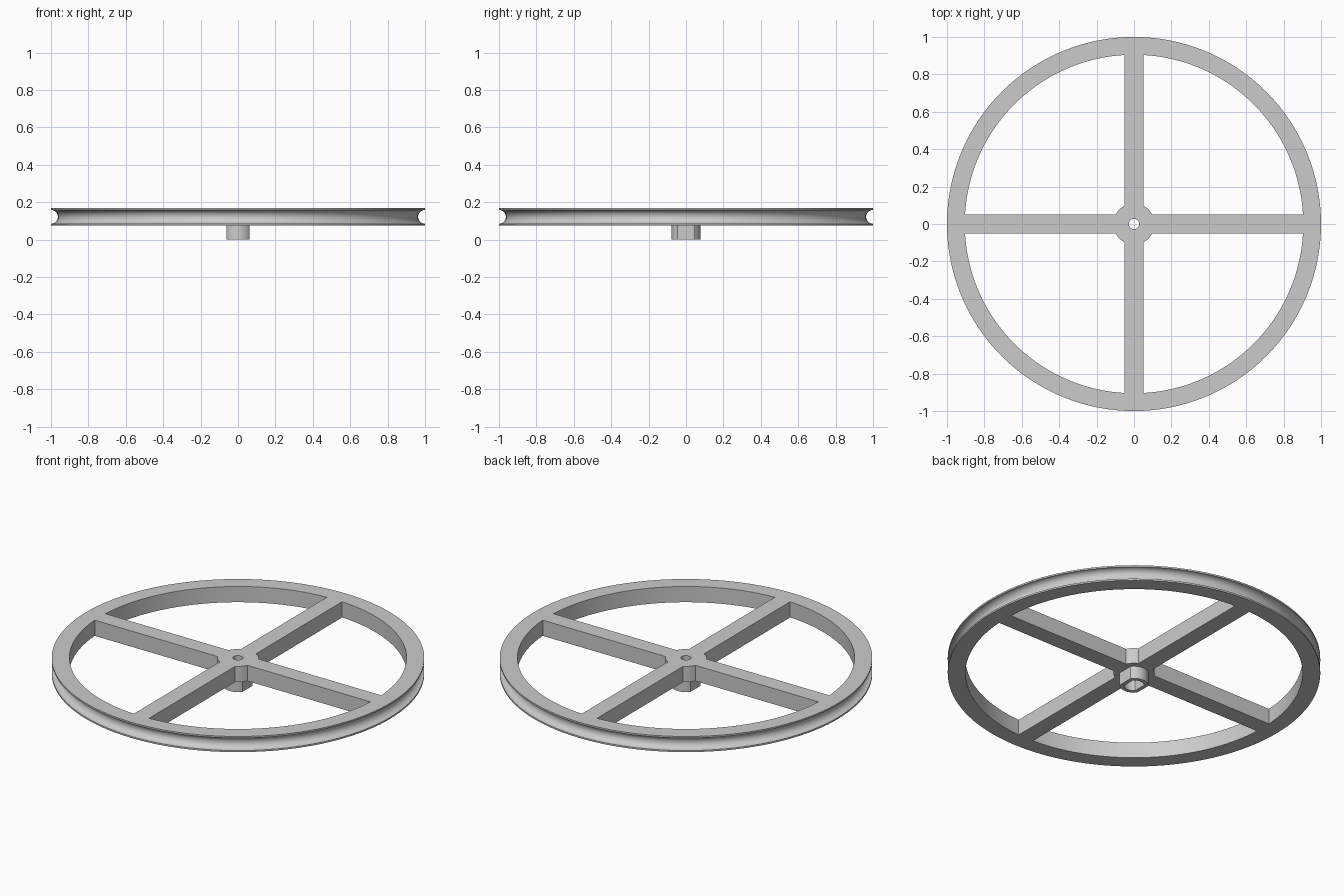
import bpy, bmesh
from math import sin, cos, pi, asin, radians

if "Cube" in bpy.data.objects:
    bpy.data.objects.remove(bpy.data.objects["Cube"])

BOTTOM, TOP = 0.075, 0.168
MID = (BOTTOM + TOP) / 2

grey = bpy.data.materials.new("plain grey")
grey.use_nodes = True
colour = (0.6, 0.6, 0.6, 1)
grey.diffuse_color = colour
grey.node_tree.nodes["Principled BSDF"].inputs["Base Color"].default_value = colour


def finish(name, bm):
    bmesh.ops.recalc_face_normals(bm, faces=bm.faces[:])
    mesh = bpy.data.meshes.new(name)
    bm.to_mesh(mesh)
    bm.free()
    mesh.materials.append(grey)
    obj = bpy.data.objects.new(name, mesh)
    bpy.context.collection.objects.link(obj)
    return obj


def prism(name, outline, z0, z1):
    bm = bmesh.new()
    face = bm.faces.new([bm.verts.new((x, y, z0)) for x, y in outline])
    ext = bmesh.ops.extrude_face_region(bm, geom=[face])
    moved = [v for v in ext["geom"] if isinstance(v, bmesh.types.BMVert)]
    bmesh.ops.translate(bm, verts=moved, vec=(0, 0, z1 - z0))
    return finish(name, bm)


def circle(r, n=64):
    return [(r * cos(2 * pi * i / n), r * sin(2 * pi * i / n)) for i in range(n)]


def double_flat(r, flat, n=16):
    # Circle with its two x sides cut flat
    a = asin(flat / r)
    angles = [c + a * (2 * i / n - 1) for c in (pi / 2, -pi / 2) for i in range(n + 1)]
    return [(r * cos(t), r * sin(t)) for t in angles]


def box(hx, hy):
    return [(-hx, -hy), (hx, -hy), (hx, hy), (-hx, hy)]


def lathe(name, profile, n=128):
    bm = bmesh.new()
    rings = [[bm.verts.new((r * cos(2 * pi * i / n), r * sin(2 * pi * i / n), z))
              for r, z in profile] for i in range(n)]
    k = len(profile)
    for i in range(n):
        a, b = rings[i], rings[(i + 1) % n]
        for j in range(k):
            bm.faces.new((a[j], b[j], b[(j + 1) % k], a[(j + 1) % k]))
    return finish(name, bm)


def combine(base, other, operation):
    mod = base.modifiers.new(operation.lower(), "BOOLEAN")
    mod.object, mod.operation, mod.solver = other, operation, "EXACT"
    bpy.context.view_layer.objects.active = base
    bpy.ops.object.modifier_apply(modifier=mod.name)
    bpy.data.objects.remove(other)


# Rim with a half-round belt groove
GROOVE, STEPS = 0.037, 16
groove = [(1 - GROOVE * sin(pi * i / STEPS), MID - GROOVE * cos(pi * i / STEPS))
          for i in range(STEPS + 1)]
wheel = lathe("grooved_wheel", [(0.905, BOTTOM), (1, BOTTOM)] + groove
              + [(1, TOP), (0.905, TOP)])

# Spokes, hub and the flat-sided shaft boss
combine(wheel, prism("spoke_x", box(0.935, 0.05), BOTTOM, TOP), "UNION")
combine(wheel, prism("spoke_y", box(0.05, 0.935), BOTTOM, TOP), "UNION")
combine(wheel, prism("hub", circle(0.11), BOTTOM, TOP), "UNION")
combine(wheel, prism("shaft_boss", double_flat(0.077, 0.062), 0, MID), "UNION")

# Shaft socket from below and screw hole right through
combine(wheel, prism("shaft_socket", double_flat(0.055, 0.04), -0.1, MID), "DIFFERENCE")
combine(wheel, prism("screw_hole", circle(0.028, 32), -0.1, 0.3), "DIFFERENCE")

# Smooth curves, sharp corners
bpy.ops.object.select_all(action="DESELECT")
wheel.select_set(True)
bpy.context.view_layer.objects.active = wheel
bpy.ops.object.shade_smooth_by_angle(angle=radians(30))
